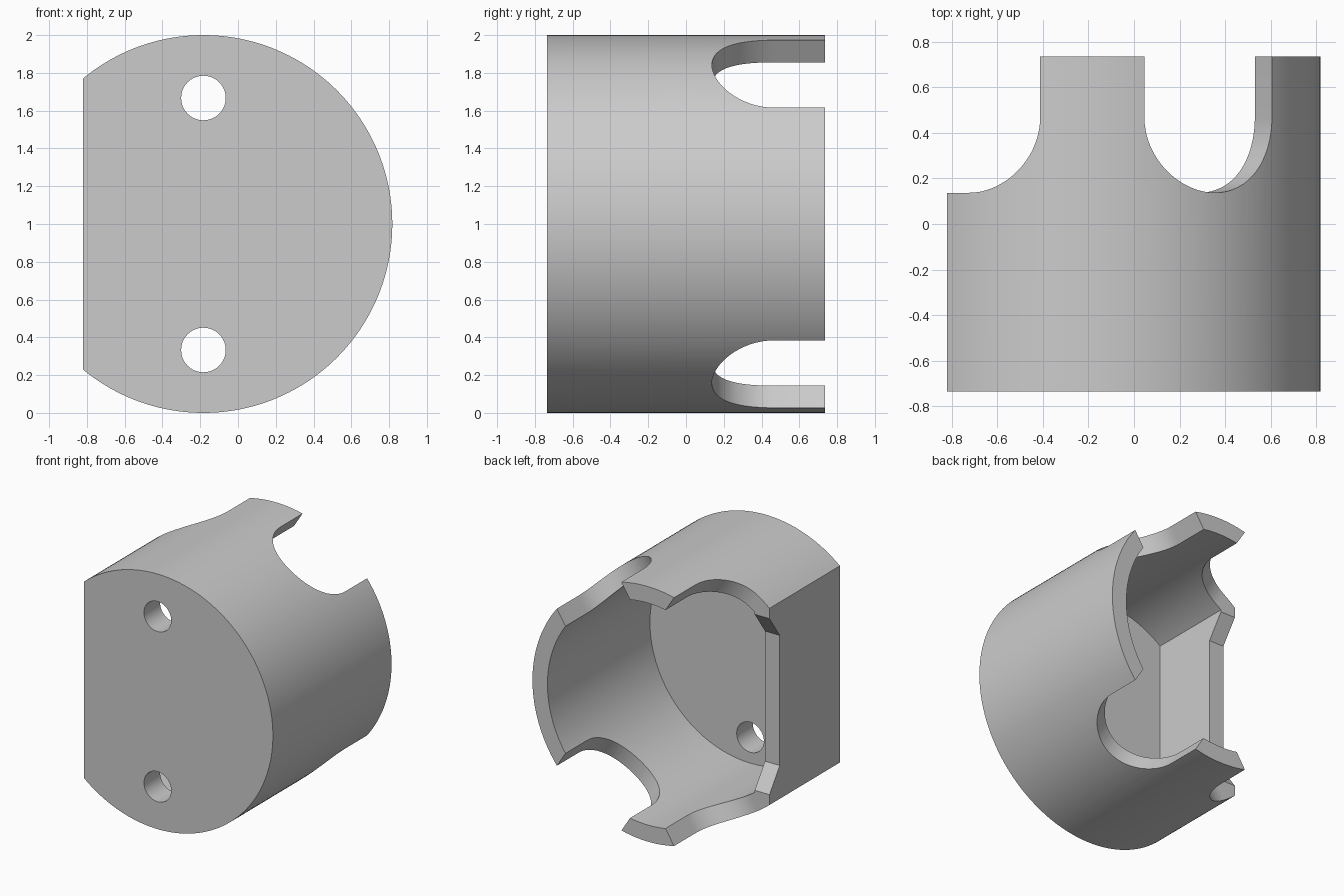
import bpy, bmesh
from math import cos, sin, pi, radians, sqrt, acos
from mathutils import Vector

if "Cube" in bpy.data.objects:
    bpy.data.objects.remove(bpy.data.objects["Cube"])

AXIS = Vector((-0.183, 0, 1))       # centre line of the round shell
BACK, FRONT, FLOOR = 0.735, -0.735, -0.535
SLOT_END, SLOT_HALF = 0.137, 0.332
SLOT_ANGLE = radians(57.4)

grey = bpy.data.materials.new("plain grey")
grey.use_nodes = True
colour = (0.6, 0.6, 0.6, 1)
grey.diffuse_color = colour
grey.node_tree.nodes["Principled BSDF"].inputs["Base Color"].default_value = colour


def prism(name, points, direction):
    """Extrude a closed outline along a direction into a solid."""
    bm = bmesh.new()
    face = bm.faces.new([bm.verts.new(p) for p in points])
    side = bmesh.ops.extrude_face_region(bm, geom=[face])
    moved = [v for v in side["geom"] if isinstance(v, bmesh.types.BMVert)]
    bmesh.ops.translate(bm, verts=moved, vec=direction)
    bmesh.ops.recalc_face_normals(bm, faces=bm.faces)
    mesh = bpy.data.meshes.new(name)
    bm.to_mesh(mesh)
    bm.free()
    mesh.materials.append(grey)
    obj = bpy.data.objects.new(name, mesh)
    bpy.context.collection.objects.link(obj)
    return obj


def flat_round(radius, flat_x, y, steps=128):
    """Circle around the axis with its -x side cut off flat."""
    limit = acos((flat_x - AXIS.x) / radius)
    angles = [-limit + 2 * limit * i / steps for i in range(steps + 1)]
    return [AXIS + Vector((radius * cos(a), y, radius * sin(a))) for a in angles]


# Round body with one flat side
body = prism("housing", flat_round(1, -0.82, FRONT), Vector((0, BACK - FRONT, 0)))

# Cavity open at the back
cutters = [prism("cavity_cutter", flat_round(0.87, -0.692, FLOOR), Vector((0, 2, 0)))]

# Two screw holes through the front
for s in (-1, 1):
    ring = [AXIS + Vector((0.118 * cos(2 * pi * i / 48), -1, s * 0.667 + 0.118 * sin(2 * pi * i / 48)))
            for i in range(48)]
    cutters.append(prism("screw_hole_cutter", ring, Vector((0, 0.8, 0))))

# Four round-ended slots; those by the flat side open out towards it
for sx in (-1, 1):
    for sz in (-1, 1):
        out = Vector((sx * cos(SLOT_ANGLE), 0, sz * sin(SLOT_ANGLE)))
        across = Vector((sx * sin(SLOT_ANGLE), 0, -sz * cos(SLOT_ANGLE)))
        top = SLOT_END + SLOT_HALF
        sweep = pi if sx > 0 else pi / 2
        outline = [(-SLOT_HALF, 1)]
        outline += [(-SLOT_HALF * cos(sweep * i / 32), top - SLOT_HALF * sin(sweep * i / 32))
                    for i in range(33)]
        outline += [(SLOT_HALF, 1)] if sx > 0 else [(0.9, SLOT_END), (0.9, 1)]
        points = [AXIS + out * 0.1 + across * u + Vector((0, y, 0)) for u, y in outline]
        cutters.append(prism("slot_cutter", points, out * 1.3))

# Sloped notch in the flat wall
notch = [(1, -0.69), (SLOT_END, -0.69), (0.01, -0.51),
         (0.01, 0.51), (SLOT_END, 0.69), (1, 0.69)]
cutters.append(prism("notch_cutter", [Vector((-1, y, 1 + z)) for y, z in notch], Vector((0.5, 0, 0))))

# Cut, then keep only the finished housing
for cutter in cutters:
    cutter.hide_render = True
    mod = body.modifiers.new(cutter.name, "BOOLEAN")
    mod.operation, mod.solver, mod.object = "DIFFERENCE", "EXACT", cutter
bpy.context.view_layer.update()
result = bpy.data.meshes.new_from_object(body.evaluated_get(bpy.context.evaluated_depsgraph_get()))
body.modifiers.clear()
body.data = result
for cutter in cutters:
    bpy.data.objects.remove(cutter)

bpy.ops.object.select_all(action="DESELECT")
body.select_set(True)
bpy.context.view_layer.objects.active = body
bpy.ops.object.shade_smooth_by_angle(angle=radians(25))
